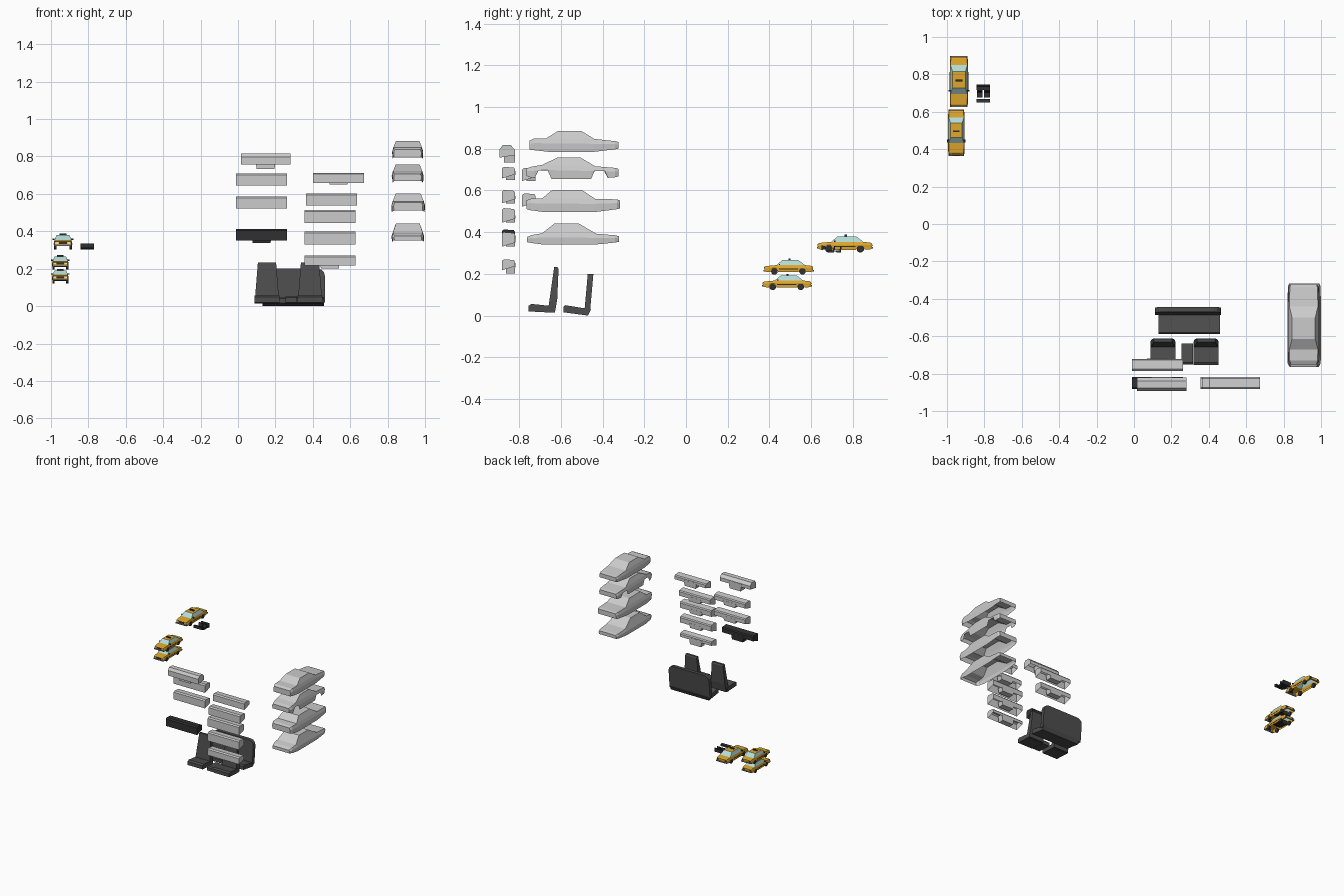
import bpy, bmesh, math

if "Cube" in bpy.data.objects:
    bpy.data.objects.remove(bpy.data.objects["Cube"])


def mat(name, *c):
    m = bpy.data.materials.new(name)
    m.diffuse_color = (*c, 1)
    m.use_nodes = True
    m.node_tree.nodes["Principled BSDF"].inputs["Base Color"].default_value = m.diffuse_color
    return m


YELLOW = mat("yellow_paint", 0.75, 0.39, 0.025)
GLASS = mat("pale_glass", 0.45, 0.72, 0.68)
DARK = mat("dark_trim", 0.03, 0.03, 0.03)
SEAT = mat("seat_cloth", 0.075, 0.075, 0.075)
CHROME = mat("bumper_metal", 0.25, 0.25, 0.25)
LAMP = mat("lamp", 0.85, 0.8, 0.6)


def finish(name, bm, mats=(), loc=(0, 0, 0), s=1):
    bmesh.ops.recalc_face_normals(bm, faces=bm.faces)
    me = bpy.data.meshes.new(name)
    bm.to_mesh(me)
    bm.free()
    for m in mats:
        if m:
            me.materials.append(m)
    ob = bpy.data.objects.new(name, me)
    ob.location, ob.scale = loc, (s, s, s)
    bpy.context.collection.objects.link(ob)
    return ob


def prism(name, pts, a, b, m=None, axis="x", open_edge=None, taper=1, loc=(0, 0, 0), s=1):
    """Extrude a profile (y,z along x, or x,z along y); taper narrows the top."""
    bm = bmesh.new()
    mid, zs = (a + b) / 2, [p[1] for p in pts]
    rings = []
    for e in (a, b):
        ring = []
        for u, z in pts:
            f = 1 + (taper - 1) * (z - min(zs)) / (max(zs) - min(zs))
            v = mid + (e - mid) * f
            ring.append(bm.verts.new((v, u, z) if axis == "x" else (u, v, z)))
        rings.append(ring)
    n = len(pts)
    for i in range(n):
        if i != open_edge:
            j = (i + 1) % n
            bm.faces.new((rings[0][i], rings[0][j], rings[1][j], rings[1][i]))
    bm.faces.new(rings[0])
    bm.faces.new(rings[1])
    return finish(name, bm, [m], loc, s)


def box(name, x0, x1, y0, y1, z0, z1, m=None, loc=(0, 0, 0), s=1):
    return prism(name, [(y0, z0), (y1, z0), (y1, z1), (y0, z1)], x0, x1, m, loc=loc, s=s)


def interp(tab, y, k):
    for p, q in zip(tab, tab[1:]):
        if y <= q[0]:
            t = max(0, (y - p[0]) / (q[0] - p[0]))
            return p[k] + (q[k] - p[k]) * t
    return tab[-1][k]


def car_body(name, table, cabin, arches, arch_h, mats=(), glass=0, loc=(0, 0, 0), s=1):
    """table: (y, bottom z, top z, half width). cabin: base y0,y1, roof y0,y1, roof z, roof half width."""
    b0, b1, r0, r1, rz, rw = cabin
    bm = bmesh.new()
    lift = [(table[0][0], 0)]
    for a, b in arches:
        d = (b - a) * 0.22
        lift += [(a, 0), (a + d, arch_h), (b - d, arch_h), (b, 0)]
    lift.append((table[-1][0], 0))
    ys = sorted({t[0] for t in table} | {l[0] for l in lift} | {b0, b1})
    rows = []
    for y in ys:
        zb, zt, w = (interp(table, y, k) for k in (1, 2, 3))
        zm, zb = zb + 0.62 * (zt - zb), zb + interp(lift, y, 1)
        half = [(w * 0.97, zb), (w, zm), (w * 0.92, zt)]
        rows.append([bm.verts.new((-x, y, z)) for x, z in half] +
                    [bm.verts.new((x, y, z)) for x, z in reversed(half)])
    for i in range(len(ys) - 1):
        for k in range(5):
            if k == 2 and b0 <= ys[i] < b1:
                continue  # open under the cabin
            bm.faces.new((rows[i][k], rows[i][k + 1], rows[i + 1][k + 1], rows[i + 1][k]))
    bm.faces.new(rows[0])
    bm.faces.new(rows[-1])
    # cabin with two side windows per side
    st = []
    for yb, yt in ((b0, r0), ((b0 + b1) / 2, (r0 + r1) / 2), (b1, r1)):
        w, z = interp(table, yb, 3) * 0.92, interp(table, yb, 2)
        st.append([bm.verts.new(c) for c in ((-w, yb, z), (-rw, yt, rz), (rw, yt, rz), (w, yb, z))])
    panes = [bm.faces.new(st[0]), bm.faces.new(st[2])]
    for p, q in zip(st, st[1:]):
        for k in (0, 1, 2):
            f = bm.faces.new((p[k], p[k + 1], q[k + 1], q[k]))
            if k != 1:
                panes.append(f)
    if glass:
        bmesh.ops.inset_individual(bm, faces=panes, thickness=glass, use_even_offset=True)
        for f in panes:
            f.material_index = 1
    return finish(name, bm, mats, loc, s)


def wheel(name, x, y, r, w, loc, s):
    bm = bmesh.new()
    bmesh.ops.create_cone(bm, cap_ends=True, segments=12, radius1=r, radius2=r, depth=w)
    for v in bm.verts:
        v.co = (v.co.z + x, v.co.x + y, v.co.y + r)
    return finish(name, bm, [DARK], loc, s)


# small cabin interior: dashboard, two seats and a bench
def interior(loc, s=1):
    prism("small_dashboard", [(-.048, .012), (-.03, .016), (-.03, .03), (-.048, .034)], -.036, .036, DARK, loc=loc, s=s)
    for x in (-.019, .019):
        prism("small_seat", [(-.022, .002), (.012, 0), (.018, .032), (.012, .032), (.006, .01), (-.022, .01)],
              x - .015, x + .015, DARK, loc=loc, s=s)
    prism("small_bench", [(.019, .002), (.044, 0), (.048, .03), (.041, .03), (.038, .01), (.019, .01)],
          -.036, .036, DARK, loc=loc, s=s)


# yellow cabs, modelled one unit long
def cab(x, y, z, s, hw):
    loc = (x, y, z)
    T = [(-.49, .075, .16, hw * .9), (-.46, .06, .175, hw * .97), (-.24, .05, .195, hw),
         (.33, .05, .195, hw), (.46, .06, .18, hw * .96), (.49, .075, .165, hw * .9)]
    car_body("cab_body", T, (-.25, .33, -.13, .2, .295, hw * .7), [(-.37, -.21), (.2, .36)], .07,
             [YELLOW, GLASS], .014, loc, s)
    for i in (-1, 1):
        for wy in (-.29, .28):
            wheel("cab_wheel", i * hw * .84, wy, .068, .05, loc, s)
        a, b = sorted((i * hw * .98, i * hw * 1.02))
        box("side_stripe", a, b, -.2, .19, .105, .122, DARK, loc, s)
        a, b = sorted((i * hw * .9, i * hw * 1.13))
        box("side_mirror", a, b, -.2, -.175, .195, .22, DARK, loc, s)
        a, b = sorted((i * hw * .5, i * hw * .85))
        box("headlamp", a, b, -.497, -.48, .118, .15, LAMP, loc, s)
        box("tail_lamp", a, b, .48, .497, .12, .15, DARK, loc, s)
    box("grille", -hw * .45, hw * .45, -.497, -.48, .112, .152, DARK, loc, s)
    for a, b in ((-.51, -.475), (.475, .51)):
        box("cab_bumper", -hw * .95, hw * .95, a, b, .07, .1, CHROME, loc, s)
    box("roof_sign", -.07, .07, -.005, .035, .293, .328, DARK, loc, s)


cab(-.936, .762, .302, .265, .185)
cab(-.950, .492, .196, .236, .187)
cab(-.950, .484, .122, .236, .187)
interior((-.805, .698, .302))
interior((-.950, .500, .208), .88)
interior((-.950, .492, .134), .88)

# grey hollow car shells
car_body("body_shell_top", [(-.750, .795, .838, .074), (-.73, .793, .848, .081), (-.66, .785, .85, .083),
                            (-.44, .785, .847, .083), (-.34, .797, .836, .08), (-.323, .8, .832, .074)],
         (-.67, -.44, -.615, -.50, .884, .062), [], 0, loc=(.907, 0, 0))
car_body("body_shell_arched", [(-.765, .67, .705, .074), (-.74, .66, .714, .082), (-.68, .655, .724, .085),
                               (-.44, .655, .716, .085), (-.34, .663, .708, .082), (-.323, .668, .703, .075)],
         (-.69, -.435, -.617, -.505, .757, .064), [(-.725, -.645), (-.455, -.375)], .04, loc=(.907, 0, 0))
car_body("body_shell_square", [(-.764, .51, .553, .078), (-.745, .505, .56, .088), (-.68, .496, .562, .09),
                               (-.44, .496, .56, .09), (-.33, .51, .557, .087), (-.317, .514, .552, .079)],
         (-.69, -.435, -.64, -.50, .603, .066), [], 0, loc=(.91, 0, 0))
car_body("body_shell_low", [(-.763, .352, .376, .074), (-.74, .348, .386, .084), (-.68, .34, .396, .087),
                            (-.44, .34, .393, .087), (-.34, .35, .385, .084), (-.32, .354, .38, .076)],
         (-.69, -.43, -.63, -.515, .442, .064), [], 0, loc=(.908, 0, 0))

# dashboards: hollow housing, open below, with a centre console
for x0, x1, y, z0, z1, drop, m in (
        (.015, .28, -.893, .757, .817, .024, None), (-.01, .262, -.785, .645, .708, 0, None),
        (-.01, .262, -.785, .522, .586, 0, None), (-.01, .262, -.883, .35, .413, .012, DARK),
        (.402, .673, -.883, .657, .713, .008, None), (.363, .636, -.883, .538, .602, 0, None),
        (.355, .627, -.883, .445, .515, 0, None), (.355, .627, -.883, .33, .4, 0, None),
        (.355, .627, -.883, .217, .27, .015, None)):
    yb, c = y + .064, (x0 + x1) / 2
    if z0 > .75:
        yb = -.82
        pts = [(y, z0), (y, z1 - .02), (y + .015, z1), (yb - .02, z1), (yb, z1 - .022), (yb, z0 + .012)]
    else:
        pts = [(y, z0), (y, z1 - .008), (y + .01, z1), (yb - .006, z1 - .004), (yb, z1 - .012), (yb, z0 + .02)]
    prism("dashboard", pts, x0, x1, m, open_edge=5)
    prism("centre_console", [(y + .02, z0 - drop), (yb, z0 - drop), (yb + .001, z0 + .035), (y + .02, z0 + .035)],
          c - .048, c + .048, m, taper=1.15)

# front seats and middle cushion
for c in (.155, .385):
    prism("front_seat_cushion", [(-.754, .02), (-.64, .014), (-.64, .045), (-.74, .056), (-.754, .048)],
          c - .066, c + .066, SEAT)
    prism("front_seat_back", [(-.663, .016), (-.628, .016), (-.617, .08), (-.611, .222), (-.616, .232), (-.632, .232)],
          c - .066, c + .066, SEAT, taper=.74)
prism("middle_cushion", [(-.75, .02), (-.64, .014), (-.64, .043), (-.74, .052), (-.75, .045)], .255, .316, SEAT)

# rear bench with rounded upper corners
prism("bench_cushion", [(-.588, .016), (-.47, 0), (-.455, .03), (-.58, .05), (-.588, .042)], .13, .46, SEAT)
arc = [(.425 + .04 * math.cos(a), .16 + .04 * math.sin(a)) for a in (0, .52, 1.05, 1.57)]
arc += [(.578 - x, z) for x, z in reversed(arc)]
back = prism("bench_back", [(.113, .02), (.465, .02)] + arc, -.487, -.46, SEAT, axis="y")
for v in back.data.vertices:
    v.co.y += .09 * (v.co.z - .02)
